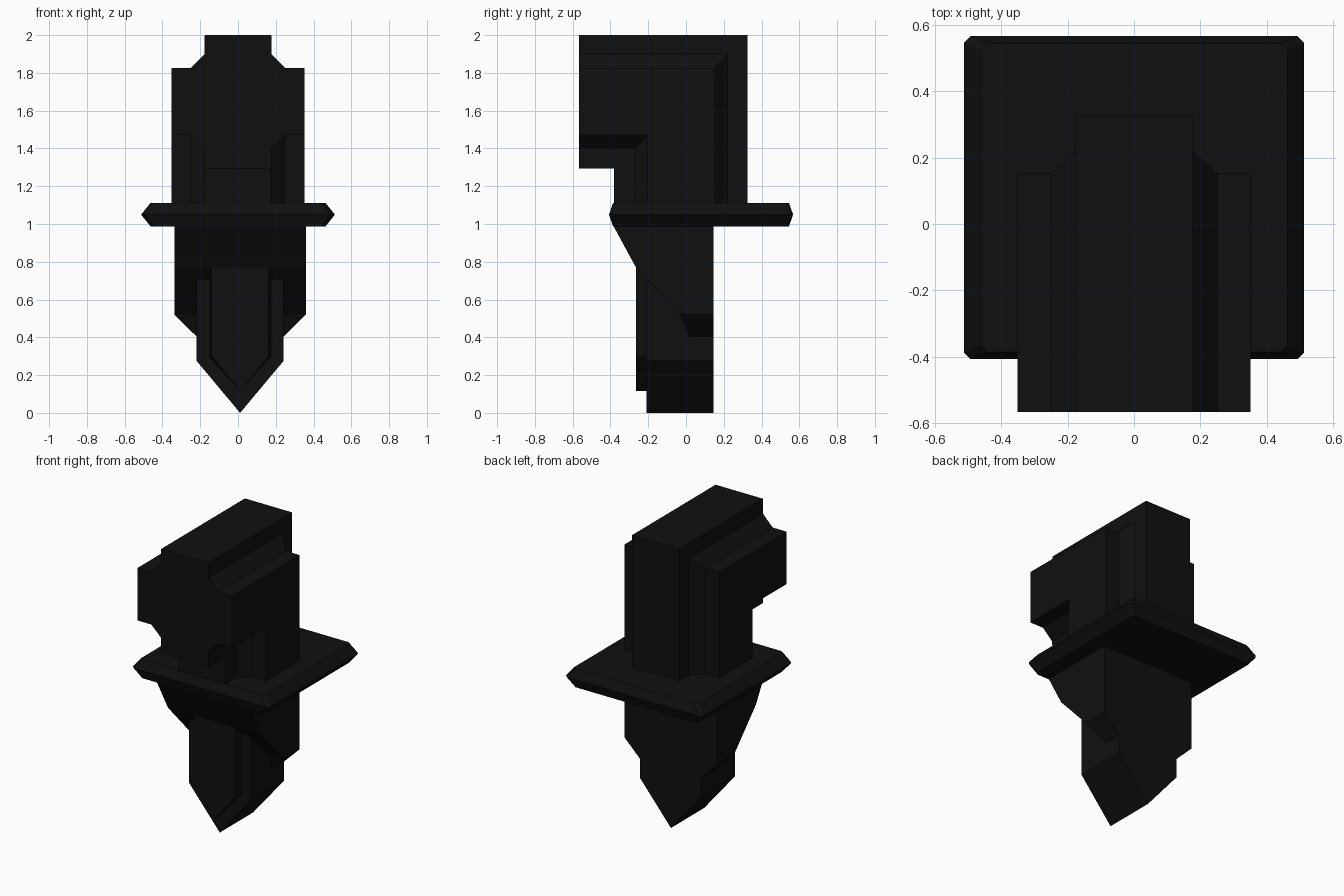
import bpy
import bmesh

cube = bpy.data.objects.get("Cube")
if cube:
    bpy.data.objects.remove(cube, do_unlink=True)

COLOUR = (0.005, 0.005, 0.005, 1.0)
black = bpy.data.materials.new("matte black")
black.use_nodes = True
black.diffuse_color = COLOUR
black.node_tree.nodes["Principled BSDF"].inputs["Base Color"].default_value = COLOUR


def loft(name, rings):
    """Join matching rings of points into a closed solid."""
    bm = bmesh.new()
    layers = [[bm.verts.new(p) for p in ring] for ring in rings]
    count = len(layers[0])
    for low, high in zip(layers, layers[1:]):
        for i in range(count):
            j = (i + 1) % count
            bm.faces.new((low[i], low[j], high[j], high[i]))
    bm.faces.new(layers[0][::-1])
    bm.faces.new(layers[-1])
    bmesh.ops.remove_doubles(bm, verts=bm.verts, dist=0.0005)
    bmesh.ops.recalc_face_normals(bm, faces=bm.faces)
    mesh = bpy.data.meshes.new(name)
    bm.to_mesh(mesh)
    bm.free()
    mesh.materials.append(black)
    obj = bpy.data.objects.new(name, mesh)
    bpy.context.collection.objects.link(obj)
    return obj


# Overhanging head: an L-shaped side outline stepped down towards each flank
HEAD_FRONT, HEAD_BASE = -0.567, 1.08


def head_ring(x, top, back, under, column):
    outline = ((HEAD_FRONT, top), (back, top), (back, HEAD_BASE),
               (column, HEAD_BASE), (column, under), (HEAD_FRONT, under))
    return [(x, y, z) for y, z in outline]


half = [(0.352, 1.825, 0.153, 1.47, -0.205),
        (0.25, 1.825, 0.153, 1.47, -0.205),
        (0.177, 1.90, 0.22, 1.40, -0.27),
        (0.176, 2.0, 0.325, 1.295, -0.382)]
mirrored = [(-s[0],) + s[1:] for s in reversed(half)]
loft("head", [head_ring(*s) for s in half + mirrored])


# Guard plate with a pointed rim and clipped corners
def guard_ring(z, inset_x, inset_y, clip=0.02):
    x, front, back = 0.513 - inset_x, -0.408 + inset_y, 0.567 - inset_y
    return [(x - clip, front, z), (x, front + clip, z),
            (x, back - clip, z), (x - clip, back, z),
            (clip - x, back, z), (-x, back - clip, z),
            (-x, front + clip, z), (clip - x, front, z)]


loft("guard_plate", [guard_ring(0.987, 0.05, 0.022),
                     guard_ring(1.05, 0, 0),
                     guard_ring(1.112, 0.05, 0.022)])

# Blade: rectangular sections stacked in height
MID, BACK = 0.011, 0.145


def blade_ring(z, w, front, back=BACK):
    return [(MID - w, front, z), (MID + w, front, z),
            (MID + w, back, z), (MID - w, back, z)]


loft("blade_shoulders", [blade_ring(1.0, 0.348, -0.39),
                         blade_ring(0.77, 0.348, -0.265),
                         blade_ring(0.52, 0.348, -0.03),
                         blade_ring(0.405, 0.231, 0.02)])
loft("blade_point", [blade_ring(0.71, 0.23, -0.21),
                     blade_ring(0.275, 0.23, -0.21),
                     blade_ring(0.0, 0.0, -0.21)])


# Raised ridge down the front of the blade
def ridge_ring(z, w, flare):
    return [(MID - w - flare, -0.2, z), (MID - w, -0.265, z),
            (MID + w, -0.265, z), (MID + w + flare, -0.2, z)]


loft("blade_ridge", [ridge_ring(0.77, 0.15, 0.015),
                     ridge_ring(0.30, 0.15, 0.015),
                     ridge_ring(0.115, 0.0, 0.0)])
